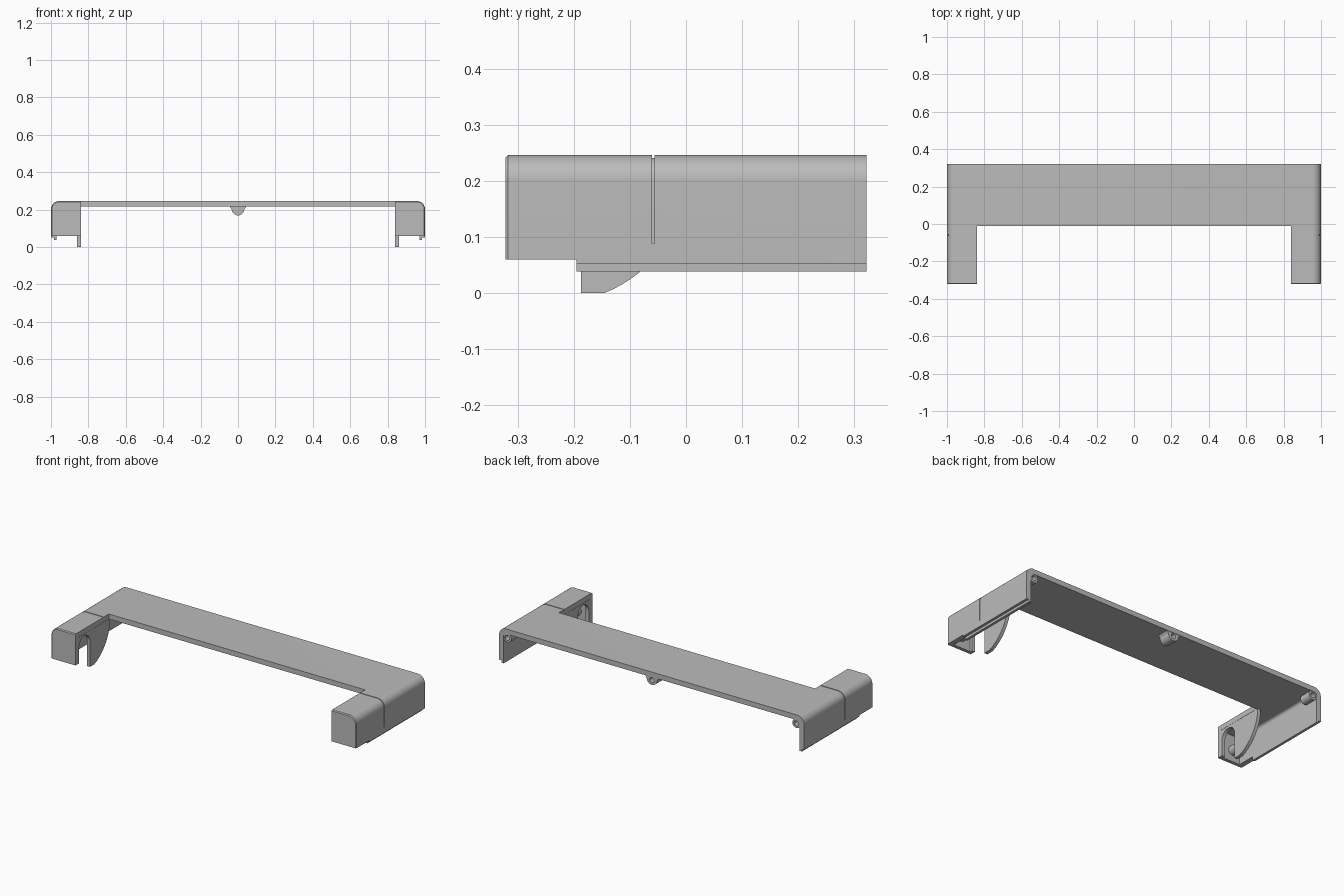
import bpy, bmesh
from math import sin, cos, radians

if "Cube" in bpy.data.objects:
    bpy.data.objects.remove(bpy.data.objects["Cube"])

grey = bpy.data.materials.new("plain grey")
grey.use_nodes = True
grey.diffuse_color = (0.5, 0.5, 0.5, 1)
grey.node_tree.nodes["Principled BSDF"].inputs["Base Color"].default_value = grey.diffuse_color


def prism(name, pts, axis, a, b):
    """Extrude a 2D outline along x or y from a to b."""
    place = (lambda p, t: (t, p[0], p[1])) if axis == "x" else (lambda p, t: (p[0], t, p[1]))
    bm = bmesh.new()
    rings = [[bm.verts.new(place(p, t)) for p in pts] for t in (a, b)]
    bm.faces.new(rings[0])
    bm.faces.new(rings[1][::-1])
    n = len(pts)
    for i in range(n):
        j = (i + 1) % n
        bm.faces.new((rings[0][j], rings[0][i], rings[1][i], rings[1][j]))
    bmesh.ops.recalc_face_normals(bm, faces=bm.faces)
    mesh = bpy.data.meshes.new(name)
    bm.to_mesh(mesh)
    bm.free()
    mesh.materials.append(grey)
    ob = bpy.data.objects.new(name, mesh)
    bpy.context.collection.objects.link(ob)
    return ob


def box(name, x0, x1, y0, y1, z0, z1):
    return prism(name, [(x0, z0), (x1, z0), (x1, z1), (x0, z1)], "y", y0, y1)


def arc(cx, cz, r, start, end, n=12):
    angles = [radians(start + (end - start) * i / n) for i in range(n + 1)]
    return [(cx + r * cos(t), cz + r * sin(t)) for t in angles]


def activate(ob):
    bpy.ops.object.select_all(action="DESELECT")
    ob.select_set(True)
    bpy.context.view_layer.objects.active = ob


def apply(ob, mod):
    activate(ob)
    bpy.ops.object.modifier_apply(modifier=mod.name)


def cut(ob, cutter):
    mod = ob.modifiers.new("cut", "BOOLEAN")
    mod.operation = "DIFFERENCE"
    mod.solver = "EXACT"
    mod.object = cutter
    apply(ob, mod)
    bpy.data.objects.remove(cutter)


def smooth(ob):
    activate(ob)
    bpy.ops.object.shade_smooth_by_angle(angle=radians(30))


def arch(inset, bottom, radius):
    """Rounded bridge outline, from the right foot over the top to the left foot."""
    x, z = 1 - inset, TOP - inset
    return ([(x, bottom)] + arc(x - radius, z - radius, radius, 0, 90)
            + arc(radius - x, z - radius, radius, 90, 180) + [(-x, bottom)])


TOP, BACK, FRONT = 0.246, 0.322, -0.322
CAP, WALL, INNER = -0.302, 0.03, 0.84

# Main shell: bridge section, trimmed to a U-shaped plan
shell = prism("shell", arch(0, 0.052, 0.045) + arch(WALL, 0.052, 0.015)[::-1], "y", CAP, BACK)
cut(shell, box("gap", -INNER, INNER, -0.5, -0.01, 0, 0.5))
cut(shell, box("front_trim", -1.1, 1.1, -0.5, -0.195, 0, 0.06))
# Thin seam around each arm
cut(shell, prism("seam", arch(-0.01, 0.088, 0.05) + arch(0.005, 0.088, 0.04)[::-1],
                 "y", -0.061, -0.056))
smooth(shell)


def boss(name, outline, x, z, y0, y1):
    """Screw boss with a blind hole open toward the back."""
    ob = prism(name, outline, "y", y0, y1)
    cut(ob, prism("hole", arc(x, z, 0.015, 0, 345, 23), "y", y0 + 0.01, y1 + 0.1))
    smooth(ob)


for side, s in (("left", 1), ("right", -1)):
    # Closed arm end with softened front edge
    outline = ([(s * INNER, 0.06), (s, 0.06)]
               + [(s * x, z) for x, z in arc(0.955, TOP - 0.045, 0.045, 0, 90)]
               + [(s * INNER, TOP)])
    cap = prism(side + "_arm_end", outline, "y", FRONT, CAP)
    bm = bmesh.new()
    bm.from_mesh(cap.data)
    rim = [e for e in bm.edges if all(v.co.y < FRONT + 0.001 and abs(v.co.x) > INNER
                                      for v in e.verts)
           and max(v.co.z for v in e.verts) > 0.07]
    rim += [e for e in bm.edges if all(v.co.y < FRONT + 0.001 and v.co.z > TOP - 0.001
                                       for v in e.verts) and e not in rim]
    bmesh.ops.bevel(bm, geom=rim, offset=0.005, segments=1, affect="EDGES")
    bm.to_mesh(cap.data)
    bm.free()
    smooth(cap)

    # Inner wall with arched slot and curved fin
    wall = ([(CAP, 0.06), (-0.289, 0.06)] + arc(-0.238, 0.152, 0.051, 180, 0)
            + [(-0.187, 0.002), (-0.187, 0)] + arc(-0.23, 0.215, 0.231, -68.5, 0, 16)
            + [(CAP, 0.215)])
    fin = prism(side + "_inner_wall_fin", wall, "x", s * INNER, s * 0.86)
    smooth(fin)

    # Recessed lip under the outer wall
    box(side + "_lip", *sorted((s * 0.97, s * 0.985)), -0.195, BACK, 0.038, 0.053)

    # Screw bosses at the rear corner and inside the arm end
    boss(side + "_rear_boss", arc(s * 0.948, 0.194, 0.027, 0, 345, 23),
         s * 0.948, 0.194, 0.25, BACK - 0.002)
    boss(side + "_front_boss", arc(s * 0.925, 0.125, 0.028, 0, 345, 23),
         s * 0.925, 0.125, CAP, -0.25)

# Hanging boss in the middle of the rear edge
boss("centre_boss", [(-0.045, 0.217)] + arc(0, 0.203, 0.034, 180, 360, 16) + [(0.045, 0.217)],
     0, 0.197, 0.25, BACK - 0.002)
